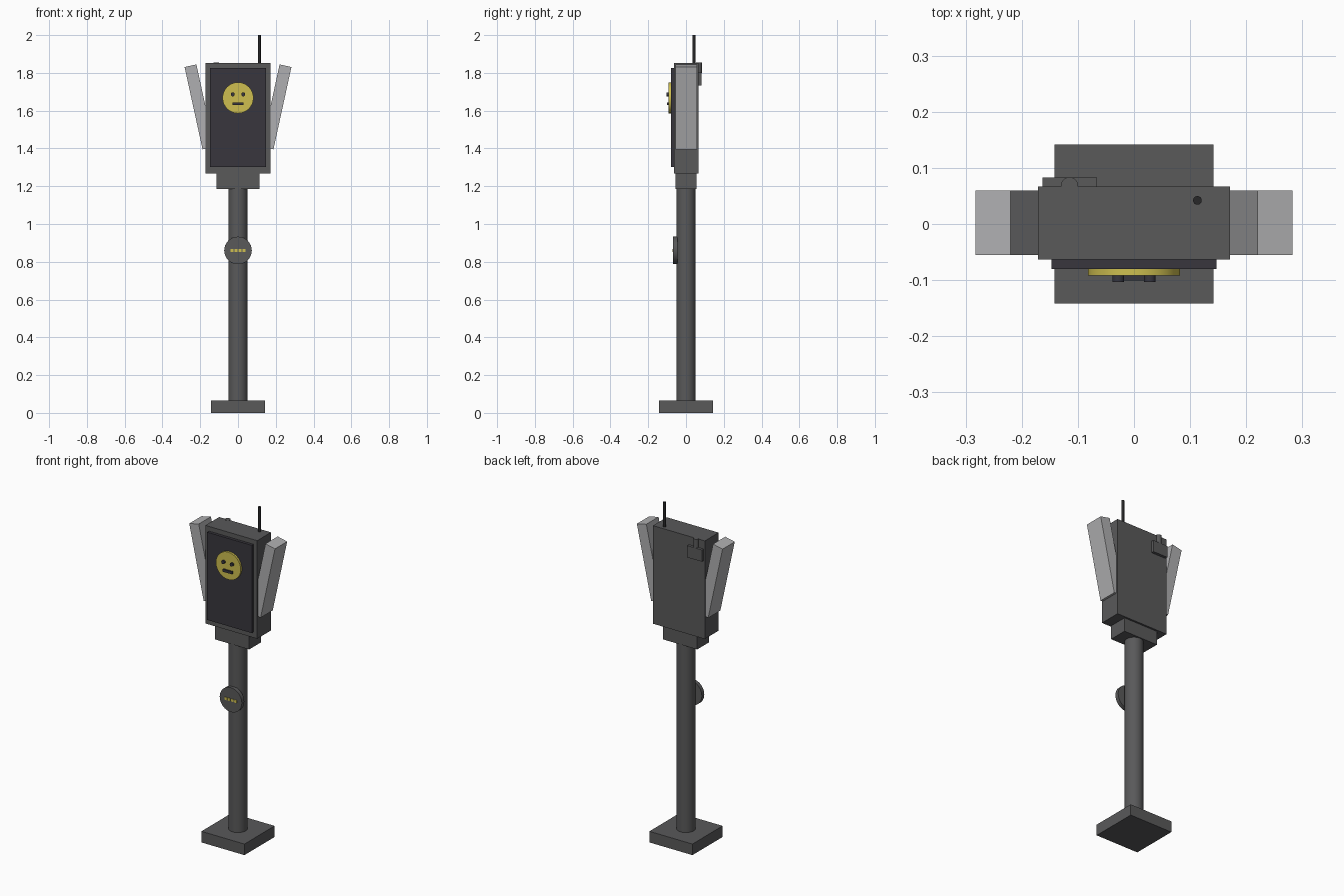
import bpy, math
from mathutils import Vector, Matrix

if "Cube" in bpy.data.objects:
    bpy.data.objects.remove(bpy.data.objects["Cube"])


def material(name, rgb):
    m = bpy.data.materials.new(name)
    m.diffuse_color = (*rgb, 1)
    m.use_nodes = True
    m.node_tree.nodes["Principled BSDF"].inputs["Base Color"].default_value = m.diffuse_color
    return m


GREY = material("dark_grey", (0.1, 0.1, 0.102))
SCREEN = material("screen_charcoal", (0.04, 0.037, 0.048))
LIGHT = material("light_grey", (0.43, 0.43, 0.44))
YELLOW = material("yellow", (0.62, 0.52, 0.08))
BLACK = material("antenna_black", (0.02, 0.02, 0.021))


def finish(name, mat):
    ob = bpy.context.object
    ob.name = name
    ob.data.materials.append(mat)
    return ob


def box(name, lo, hi, mat):
    """Box between two opposite corners."""
    lo, hi = Vector(lo), Vector(hi)
    bpy.ops.mesh.primitive_cube_add(size=1, location=(lo + hi) / 2)
    ob = finish(name, mat)
    ob.data.transform(Matrix.Diagonal((*(hi - lo), 1)))
    return ob


def rod(name, start, end, radius, mat, sides=32):
    """Cylinder between two points."""
    a, b = Vector(start), Vector(end)
    bpy.ops.mesh.primitive_cylinder_add(
        vertices=sides, radius=radius, depth=(b - a).length, location=(a + b) / 2)
    ob = finish(name, mat)
    ob.data.transform((b - a).to_track_quat('Z', 'Y').to_matrix().to_4x4())
    bpy.ops.object.shade_smooth_by_angle(angle=math.radians(35))
    return ob


# Stand
box("base_plate", (-0.142, -0.142, 0), (0.142, 0.142, 0.066), GREY)
rod("pole", (0, 0, 0.06), (0, 0, 1.19), 0.051, GREY)
box("neck_block", (-0.113, -0.056, 1.186), (0.113, 0.056, 1.27), GREY)

# Display cabinet
box("cabinet", (-0.171, -0.063, 1.268), (0.171, 0.067, 1.853), GREY)
box("screen", (-0.147, -0.08, 1.302), (0.147, -0.06, 1.825), SCREEN)

# Face on the screen
rod("face_disc", (0, -0.078, 1.668), (0, -0.092, 1.668), 0.082, YELLOW)
for side, label in ((-1, "left"), (1, "right")):
    rod(label + "_eye", (side * 0.028, -0.09, 1.686),
        (side * 0.028, -0.103, 1.686), 0.0105, SCREEN, 24)
box("mouth", (-0.03, -0.101, 1.629), (0.03, -0.09, 1.644), SCREEN)

# Side wings, leaning outwards
for side, label in ((-1, "left"), (1, "right")):
    wing = box(label + "_wing", (-0.032, -0.0575, -0.223), (0.032, 0.0575, 0.223), LIGHT)
    wing.location = (side * 0.204, 0.002, 1.62)
    wing.rotation_euler.y = side * math.radians(12.3)

# Round badge on the pole with a row of small plates
rod("badge", (0, -0.045, 0.86), (0, -0.068, 0.86), 0.073, GREY)
for i in range(4):
    x = -0.0315 + i * 0.021
    box(f"badge_plate_{i + 1}", (x - 0.0085, -0.071, 0.852),
        (x + 0.0085, -0.066, 0.868), YELLOW)

# Antenna and rear sensor
rod("antenna", (0.113, 0.042, 1.85), (0.113, 0.042, 2.0), 0.0077, BLACK, 20)
box("rear_sensor_box", (-0.163, 0.06, 1.733), (-0.066, 0.083, 1.803), GREY)
rod("rear_sensor_stem", (-0.115, 0.068, 1.8), (-0.115, 0.068, 1.855), 0.0155, GREY, 24)
